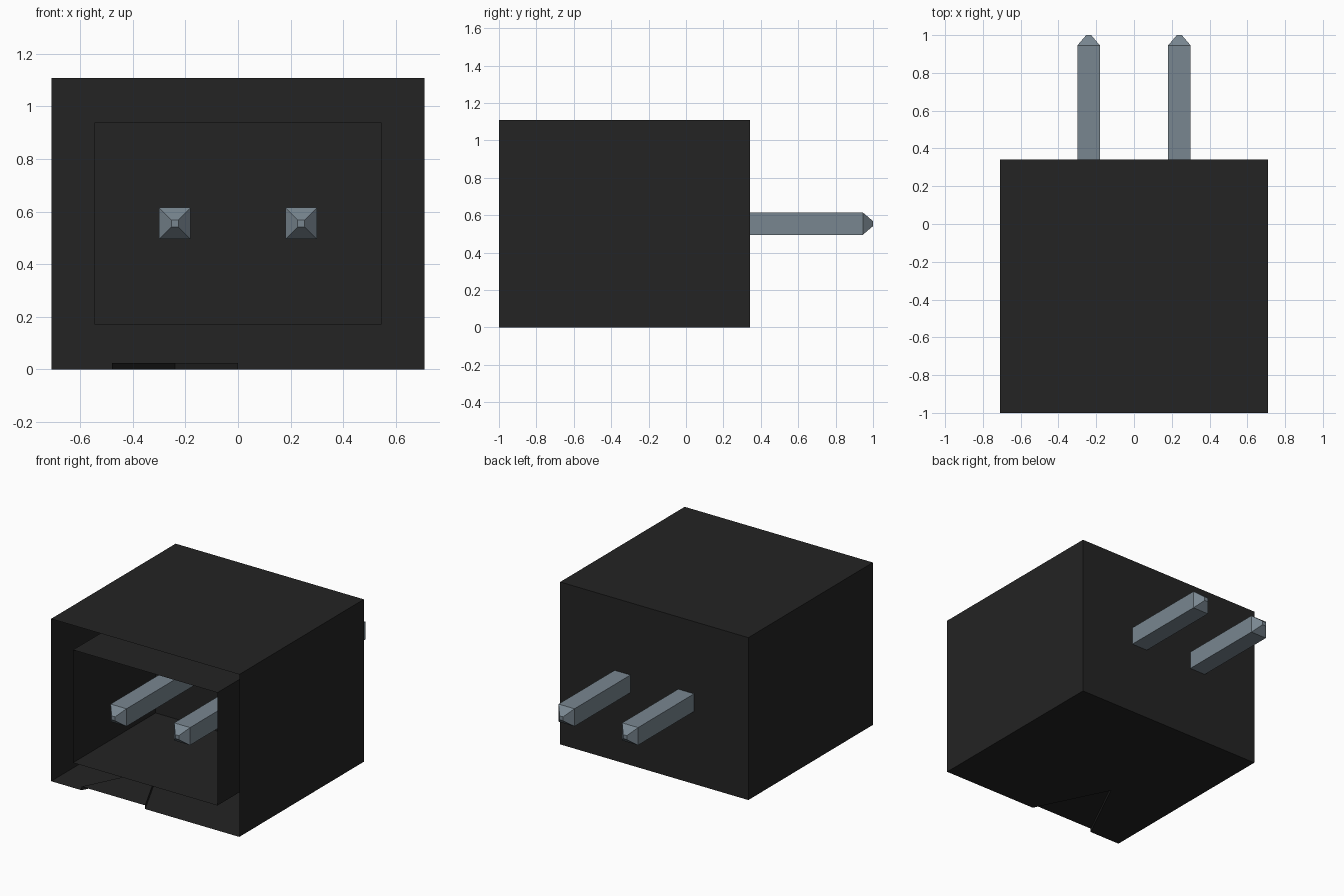
import bpy
import bmesh
from mathutils import Matrix, Vector

old = bpy.data.objects.get("Cube")
if old:
    bpy.data.objects.remove(old, do_unlink=True)


def make_material(name, color):
    mat = bpy.data.materials.new(name)
    mat.use_nodes = True
    mat.diffuse_color = (*color, 1)
    mat.node_tree.nodes["Principled BSDF"].inputs["Base Color"].default_value = (*color, 1)
    return mat


black_plastic = make_material("black_plastic", (0.017, 0.017, 0.017))
grey_metal = make_material("grey_metal", (0.19, 0.24, 0.28))

FRONT, BACK, HALF_W, HEIGHT = -1.0, 0.342, 0.71, 1.108
MID_Z = 0.555


def finish(bm, name, mat):
    mesh = bpy.data.meshes.new(name)
    bm.to_mesh(mesh)
    bm.free()
    mesh.materials.append(mat)
    obj = bpy.data.objects.new(name, mesh)
    bpy.context.collection.objects.link(obj)
    return obj


def add_box(bm, low, high):
    low, high = Vector(low), Vector(high)
    size = high - low
    place = Matrix.Translation((low + high) / 2) @ Matrix.Diagonal((*size, 1))
    bmesh.ops.create_cube(bm, size=1, matrix=place)
    bm.normal_update()


def drop_faces(bm, *directions):
    """Remove the faces that look along the given directions."""
    gone = [f for f in bm.faces
            if any(f.normal.dot(Vector(d)) > 0.9 for d in directions)]
    bmesh.ops.delete(bm, geom=gone, context="FACES")


def add_face(bm, points):
    return bm.faces.new([bm.verts.new(p) for p in points])


# Outer shell: open at the front, with a triangular key mark in its underside
bm = bmesh.new()
add_box(bm, (-HALF_W, FRONT, 0), (HALF_W, BACK, HEIGHT))
drop_faces(bm, (0, -1, 0), (0, 0, -1))
notch = [(-0.48, FRONT), (-0.24, -0.515), (0, FRONT)]
outline = [(-HALF_W, BACK), (-HALF_W, FRONT), *notch, (HALF_W, FRONT), (HALF_W, BACK)]
add_face(bm, [(x, y, 0) for x, y in reversed(outline)])
NOTCH_Z = 0.025
add_face(bm, [(x, y, NOTCH_Z) for x, y in notch])
for a, b in zip(notch, notch[1:]):
    add_face(bm, [(*a, 0), (*b, 0), (*b, NOTCH_Z), (*a, NOTCH_Z)])
bmesh.ops.remove_doubles(bm, verts=bm.verts, dist=0.0001)
bmesh.ops.recalc_face_normals(bm, faces=bm.faces)
finish(bm, "outer_shell", black_plastic)

# Socket liner: a thin-walled well open at the front
bm = bmesh.new()
add_box(bm, (-0.545, FRONT, 0.17), (0.545, -0.11, 0.94))
drop_faces(bm, (0, -1, 0))
bmesh.ops.reverse_faces(bm, faces=bm.faces)
finish(bm, "socket_liner", black_plastic)

# Contact pins: square bars with pyramid tips at both ends
for side, x in (("right", -0.24), ("left", 0.24)):
    bm = bmesh.new()
    add_box(bm, (x - 0.06, -0.945, MID_Z - 0.06), (x + 0.06, 0.945, MID_Z + 0.06))
    ends = [f for f in bm.faces if abs(f.normal.y) > 0.9]
    for end in ends:
        direction = end.normal.copy()
        tip = bmesh.ops.extrude_discrete_faces(bm, faces=[end])["faces"][0]
        center = tip.calc_center_median()
        for v in tip.verts:
            v.co = center + (v.co - center) * 0.22 + direction * 0.055
        # Sloping sides between the bar and the small tip
        bm.normal_update()
    bmesh.ops.remove_doubles(bm, verts=bm.verts, dist=0.0001)
    bmesh.ops.recalc_face_normals(bm, faces=bm.faces)
    finish(bm, side + "_pin", grey_metal)
